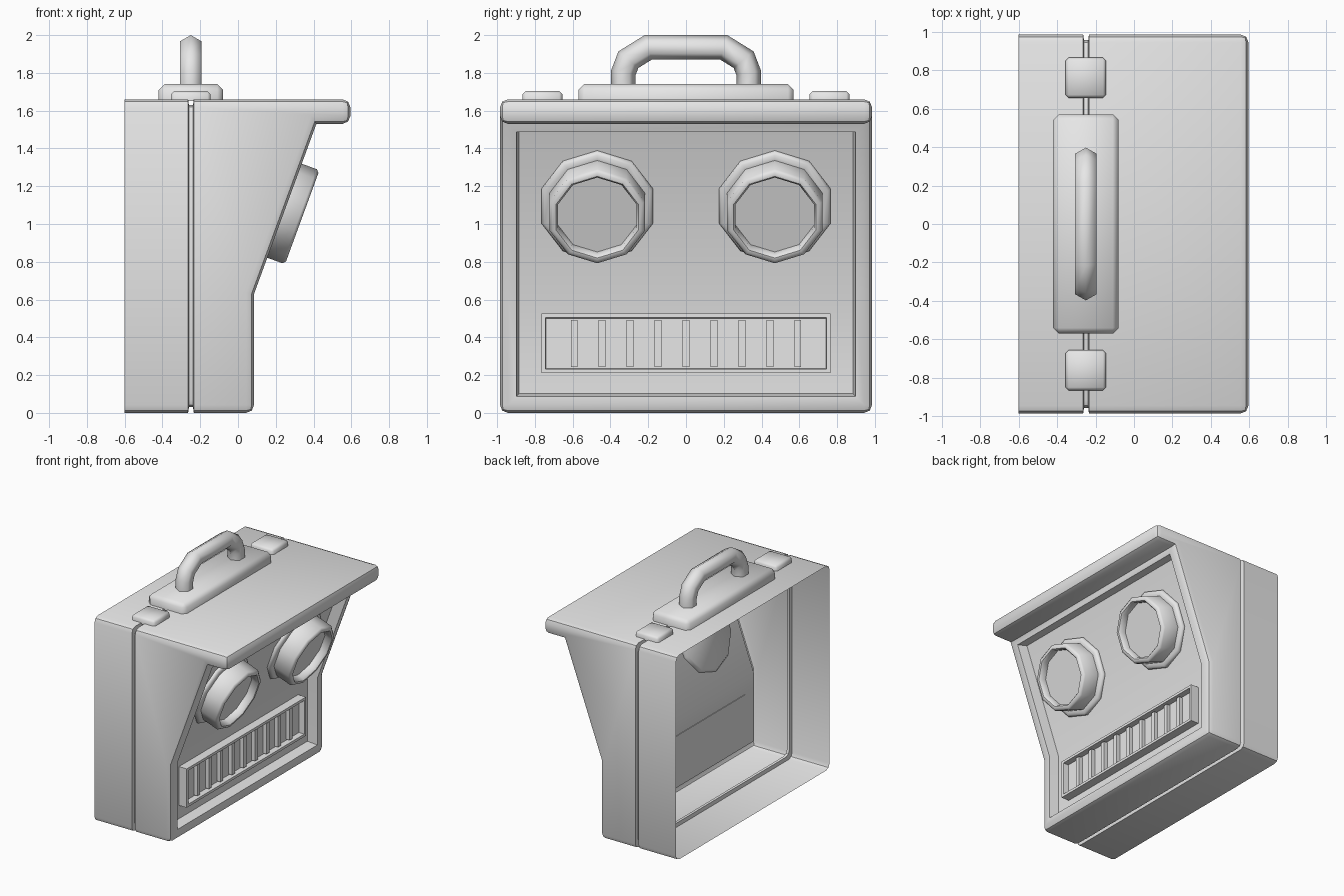
import bpy, bmesh, math
from mathutils import Vector

cube = bpy.data.objects.get("Cube")
if cube:
    bpy.data.objects.remove(cube, do_unlink=True)

grey = bpy.data.materials.new("plain grey")
grey.use_nodes = True
COLOR = (0.8, 0.8, 0.8, 1)
grey.diffuse_color = COLOR
grey.node_tree.nodes["Principled BSDF"].inputs["Base Color"].default_value = COLOR


def finish(bm, name, angle=40, recalc=True):
    if recalc:
        bmesh.ops.recalc_face_normals(bm, faces=bm.faces)
    mesh = bpy.data.meshes.new(name)
    bm.to_mesh(mesh)
    bm.free()
    mesh.materials.append(grey)
    obj = bpy.data.objects.new(name, mesh)
    bpy.context.collection.objects.link(obj)
    bpy.ops.object.select_all(action='DESELECT')
    obj.select_set(True)
    bpy.context.view_layer.objects.active = obj
    bpy.ops.object.shade_smooth_by_angle(angle=math.radians(angle))
    return obj


def add_box(bm, low, high):
    made = bmesh.ops.create_cube(bm, size=1)["verts"]
    for v in made:
        v.co = Vector([lo + (c + 0.5) * (hi - lo) for c, lo, hi in zip(v.co, low, high)])
    return made


def chamfered_box(name, low, high, width):
    bm = bmesh.new()
    add_box(bm, low, high)
    edges = [e for e in bm.edges if max(v.co.z for v in e.verts) > low[2] + 0.001]
    bmesh.ops.bevel(bm, geom=edges, offset=width, segments=1, affect='EDGES')
    return finish(bm, name, 50)


# Case shell: side profile extruded across, open at the back
HALF, TOP, BACK = 0.985, 1.66, -0.6
profile = [(BACK, 0), (0.085, 0), (0.085, 0.63), (0.415, 1.53),
           (0.595, 1.53), (0.595, TOP), (BACK, TOP)]
bm = bmesh.new()
side = bm.faces.new([bm.verts.new((x, -HALF, z)) for x, z in profile])
grown = bmesh.ops.extrude_face_region(bm, geom=[side])["geom"]
for v in grown:
    if isinstance(v, bmesh.types.BMVert):
        v.co.y = HALF
bmesh.ops.recalc_face_normals(bm, faces=bm.faces)
bmesh.ops.delete(bm, geom=[f for f in bm.faces if f.normal.x < -0.9], context='FACES')
round_edges = [e for e in bm.edges if len(e.link_faces) == 2
               and e.calc_face_angle_signed() > math.radians(30)]
bmesh.ops.bevel(bm, geom=round_edges, offset=0.042, segments=2, profile=0.5, affect='EDGES')

# Recessed face panel inside a raised rim
front = [f for f in bm.faces if f.normal.x > 0.85 and f.calc_area() > 0.6]
bmesh.ops.inset_region(bm, faces=front, thickness=0.045, use_even_offset=True)
bmesh.ops.inset_region(bm, faces=front, thickness=0.015, depth=-0.08, use_even_offset=True)

# Seam groove around the case
for x in (-0.264, -0.260, -0.238, -0.234):
    bmesh.ops.bisect_plane(bm, geom=bm.verts[:] + bm.edges[:] + bm.faces[:],
                           plane_co=(x, 0, 0), plane_no=(1, 0, 0))
for v in bm.verts:
    if abs(v.co.x + 0.249) < 0.012:
        v.co.y *= 1 - 0.03 / HALF
        v.co.z = TOP / 2 + (v.co.z - TOP / 2) * (1 - 0.06 / TOP)
finish(bm, "case_shell", 40, recalc=False)

# Eyes: ten-sided turned rings on the sloped panel
slope = Vector((0.344, 0, 0.939))
out = Vector((0.939, 0, -0.344))
eye_profile = [(0.29, -0.01), (0.31, 0.01), (0.31, 0.03), (0.295, 0.045), (0.265, 0.045),
               (0.265, 0.18), (0.25, 0.195), (0.23, 0.195), (0.218, 0.18), (0.218, 0.135)]
for label, y in (("left", 0.47), ("right", -0.47)):
    bm = bmesh.new()
    base = Vector((0.157, y, 1.103))
    rings = []
    for r, h in eye_profile:
        turns = [2 * math.pi * k / 10 for k in range(10)]
        rings.append([bm.verts.new(base + out * h + slope * r * math.cos(a)
                                   + Vector((0, r * math.sin(a), 0))) for a in turns])
    for a, b in zip(rings, rings[1:]):
        for k in range(10):
            n = (k + 1) % 10
            bm.faces.new((a[k], a[n], b[n], b[k]))
    bm.faces.new(rings[-1])
    bm.faces.new(rings[0])
    finish(bm, label + "_panel_eye", 50)

# Mouth grille: hollowed frame
bm = bmesh.new()
add_box(bm, (0, -0.765, 0.21), (0.075, 0.765, 0.525))
face = [f for f in bm.faces if f.normal.x > 0.9]
bmesh.ops.inset_region(bm, faces=face, thickness=0.03)
bmesh.ops.inset_region(bm, faces=face, thickness=0.005, depth=-0.045)
finish(bm, "mouth_frame", 30)

# Mouth bars
bm = bmesh.new()
for i in range(-4, 5):
    y = i * 0.148
    add_box(bm, (0.02, y - 0.018, 0.243), (0.062, y + 0.018, 0.492))
finish(bm, "mouth_bars", 30)

# Handle plate and latches on top
chamfered_box("handle_plate", (-0.42, -0.57, TOP - 0.01), (-0.08, 0.57, 1.74), 0.03)
for label, y in (("left", 0.76), ("right", -0.76)):
    chamfered_box(label + "_latch", (-0.355, y - 0.105, TOP - 0.01),
                  (-0.145, y + 0.105, 1.703), 0.016)

# Carrying handle: six-sided tube along a bent path
half_path = [(-0.332, 1.72), (-0.332, 1.80), (-0.305, 1.87), (-0.2, 1.935)]
path = [Vector((-0.25, y, z)) for y, z in half_path]
path += [Vector((p.x, -p.y, p.z)) for p in reversed(path)]
across = Vector((1, 0, 0))
bm = bmesh.new()
rings = []
for i, p in enumerate(path):
    before = (p - path[max(i - 1, 0)]).normalized()
    after = (path[min(i + 1, len(path) - 1)] - p).normalized()
    along = (before + after).normalized()
    stretch = 1 / max(along.dot(after), along.dot(before))
    up = across.cross(along) * stretch
    rings.append([bm.verts.new(p + 0.065 * (up * math.cos(k * math.pi / 3)
                                            + across * math.sin(k * math.pi / 3)))
                  for k in range(6)])
for a, b in zip(rings, rings[1:]):
    for k in range(6):
        n = (k + 1) % 6
        bm.faces.new((a[k], a[n], b[n], b[k]))
finish(bm, "carry_handle", 65)
